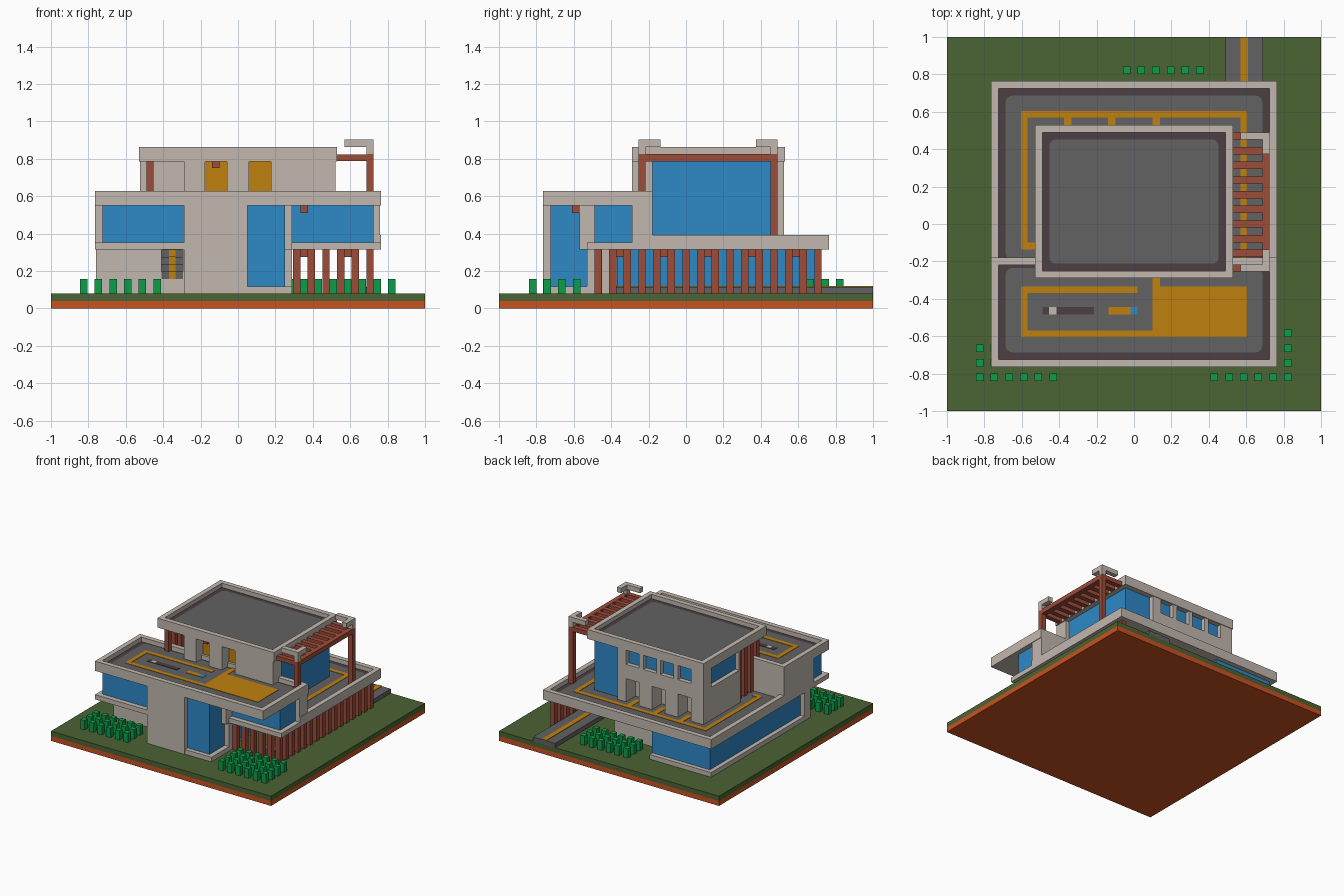
import bpy, bmesh

if "Cube" in bpy.data.objects:
    bpy.data.objects.remove(bpy.data.objects["Cube"])


def material(name, rgb):
    lin = [((c / 255 + 0.055) / 1.055) ** 2.4 if c > 10 else c / 255 / 12.92 for c in rgb]
    m = bpy.data.materials.new(name)
    m.use_nodes = True
    m.diffuse_color = (*lin, 1)
    m.node_tree.nodes["Principled BSDF"].inputs["Base Color"].default_value = (*lin, 1)
    return m


SOIL = material("soil orange", (200, 82, 32))
GRASS = material("grass green", (75, 99, 51))
WALL = material("warm beige", (194, 184, 175))
GLASS = material("window blue", (45, 136, 198))
OCHRE = material("ochre", (192, 128, 14))
GREY = material("floor grey", (98, 98, 98))
DARK = material("dark plum", (76, 63, 67))
RED = material("timber red", (158, 76, 58))
BUSH = material("shrub green", (12, 158, 74))


def boxes(name, mat, spans, radius=0):
    """One object from (x0, x1, y0, y1, z0, z1) boxes, optional rounded upright corners."""
    bm = bmesh.new()
    for x0, x1, y0, y1, z0, z1 in spans:
        vs = bmesh.ops.create_cube(bm, size=1)["verts"]
        for v in vs:
            v.co = ((x0 + x1) / 2 + v.co.x * (x1 - x0),
                    (y0 + y1) / 2 + v.co.y * (y1 - y0),
                    (z0 + z1) / 2 + v.co.z * (z1 - z0))
    if radius:
        up = [e for e in bm.edges if abs(e.verts[0].co.z - e.verts[1].co.z) > 1e-4]
        bmesh.ops.bevel(bm, geom=up, offset=radius, segments=4, profile=0.5, affect='EDGES')
    me = bpy.data.meshes.new(name)
    bm.to_mesh(me)
    bm.free()
    me.materials.append(mat)
    ob = bpy.data.objects.new(name, me)
    bpy.context.collection.objects.link(ob)
    return ob


def cut(target, spans):
    cutter = boxes("opening_cutter", WALL, spans)
    cutter.hide_render = True
    mod = target.modifiers.new("openings", 'BOOLEAN')
    mod.operation, mod.solver, mod.object = 'DIFFERENCE', 'EXACT', cutter
    bpy.context.view_layer.objects.active = target
    bpy.ops.object.modifier_apply(modifier=mod.name)
    bpy.data.objects.remove(cutter)


def edge_walls(x0, x1, y0, y1, z0, z1, t=0.04):
    return [(x0, x1, y0, y0 + t, z0, z1), (x0, x1, y1 - t, y1, z0, z1),
            (x0, x0 + t, y0, y1, z0, z1), (x1 - t, x1, y0, y1, z0, z1)]


P = 4 / 51  # repeat spacing of posts, slats and shrubs

# Ground
boxes("soil_base", SOIL, [(-1, 1, -1, 1, 0, 0.04)])
boxes("lawn", GRASS, [(-1, 1, -1, 1, 0.04, 0.08)])
boxes("driveway", GREY, [(0.49, 0.69, -0.40, 1, 0.08, 0.115)])
boxes("driveway_stripe", OCHRE, [(0.57, 0.61, -0.40, 1, 0.115, 0.119)])

# Shrub beds
beds = [(0.43, -0.82, 6, 4), (-0.825, -0.82, 6, 3), (-0.04, 0.665, 6, 3)]
spans = []
for bx, by, nx, ny in beds:
    for i in range(nx):
        for j in range(ny):
            cx, cy = bx + i * P, by + j * P
            spans.append((cx - 0.02, cx + 0.02, cy - 0.02, cy + 0.02, 0.08, 0.157))
boxes("shrubs", BUSH, spans)

# Ground floor
boxes("plinth", WALL, [(-0.76, -0.2, -0.53, 0.76, 0.08, 0.118), (0.05, 0.29, -0.76, -0.5, 0.08, 0.118)])
boxes("ground_core", WALL, [(-0.2, 0.25, -0.53, 0.57, 0.08, 0.32)])
boxes("ground_glass", GLASS, [(-0.725, -0.2, -0.46, 0.725, 0.11, 0.32),
                              (0.25, 0.275, -0.37, 0.53, 0.118, 0.32)])
front = boxes("ground_front_wall", WALL, [(-0.76, -0.2, -0.53, -0.45, 0.08, 0.32)])
cut(front, [(-0.41, -0.295, -0.6, -0.47, 0.157, 0.313)])
boxes("stair_steps", GREY, [(-0.41, -0.295, -0.525 + 0.012 * i, -0.46, 0.157 + 0.039 * i, 0.196 + 0.039 * i)
                            for i in range(4)])
boxes("stair_runner", OCHRE, [(-0.37, -0.335, -0.529 + 0.012 * i, -0.46, 0.157 + 0.039 * i, 0.198 + 0.039 * i)
                              for i in range(4)])

# Carport posts along the front and the side
boxes("carport_posts", RED,
      [(0.294 + i * P, 0.333 + i * P, -0.49, -0.451, 0.08, 0.314) for i in range(6)]
      + [(0.686, 0.725, -0.49 + j * P, -0.451 + j * P, 0.08, 0.314) for j in range(1, 16)])
boxes("carport_lamps", RED, [(x - 0.02, x + 0.02, y - 0.02, y + 0.02, 0.275, 0.314)
                             for x in (0.353, 0.588) for y in (-0.353, -0.118, 0.118, 0.353, 0.588)])

# First floor deck and terrace parapet
boxes("terrace_slab", WALL, [(-0.765, 0.765, -0.53, 0.765, 0.314, 0.353),
                             (-0.765, -0.29, -0.765, -0.53, 0.314, 0.353)])
boxes("terrace_parapet", WALL, [(-0.765, 0.765, 0.725, 0.765, 0.35, 0.392),
                                (-0.765, -0.725, -0.2, 0.765, 0.35, 0.392),
                                (0.725, 0.765, -0.29, 0.765, 0.35, 0.392)])
boxes("terrace_border", DARK, [(-0.727, 0.727, -0.19, 0.727, 0.35, 0.356)])
boxes("terrace_floor", GREY, [(-0.686, 0.686, -0.19, 0.686, 0.35, 0.359)], 0.035)
boxes("terrace_path", OCHRE,
      [(-0.605, 0.605, 0.57, 0.605, 0.352, 0.362), (-0.605, -0.57, -0.135, 0.6, 0.352, 0.362),
       (-0.605, -0.53, -0.135, -0.10, 0.352, 0.362), (0.57, 0.605, -0.18, 0.6, 0.352, 0.362)]
      + [(x - 0.02, x + 0.02, 0.45, 0.58, 0.352, 0.362) for x in (-0.353, -0.118, 0.118)])

# Front wing walls and windows
boxes("front_wing_walls", WALL, [(-0.765, 0.29, -0.57, -0.18, 0.314, 0.58),
                                 (0.29, 0.76, -0.29, -0.18, 0.34, 0.58),
                                 (-0.29, 0.05, -0.765, -0.5, 0.08, 0.58),
                                 (0.05, 0.29, -0.53, -0.45, 0.08, 0.58)])
boxes("front_wing_glass", GLASS, [(-0.725, -0.28, -0.725, -0.56, 0.34, 0.56),
                                  (0.04, 0.25, -0.725, -0.52, 0.11, 0.56),
                                  (0.28, 0.725, -0.49, -0.28, 0.35, 0.56)])
boxes("eaves_lamp", RED, [(0.333, 0.373, -0.61, -0.57, 0.51, 0.55)])

# Front wing roof
boxes("front_roof", WALL, [(-0.765, 0.765, -0.765, -0.18, 0.549, 0.588)])
boxes("front_roof_parapet", WALL, edge_walls(-0.765, 0.765, -0.765, -0.18, 0.58, 0.628))
boxes("front_roof_border", DARK, [(-0.727, 0.727, -0.727, -0.22, 0.58, 0.591)])
boxes("front_roof_floor", GREY, [(-0.686, 0.686, -0.686, -0.235, 0.58, 0.594)], 0.035)
boxes("front_roof_path", OCHRE, [(-0.605, 0.1, -0.605, -0.57, 0.588, 0.597),
                                 (-0.605, -0.57, -0.605, -0.335, 0.588, 0.597),
                                 (-0.605, 0.02, -0.37, -0.335, 0.588, 0.597),
                                 (0.1, 0.605, -0.605, -0.335, 0.588, 0.597),
                                 (0.1, 0.14, -0.34, -0.22, 0.588, 0.597)])
boxes("stairwell_slot", DARK, [(-0.49, -0.215, -0.485, -0.445, 0.588, 0.597)])
boxes("stairwell_wall", WALL, [(-0.455, -0.415, -0.485, -0.445, 0.588, 0.599)])
boxes("stairwell_runner", OCHRE, [(-0.135, -0.02, -0.485, -0.445, 0.588, 0.597)])
boxes("stairwell_glass", GLASS, [(-0.02, 0.02, -0.485, -0.445, 0.588, 0.597)])

# Upper storey
doors = (-0.353, -0.118, 0.118)
windows = (-0.353, -0.196, -0.039, 0.118)
front_room = boxes("upper_front_room", WALL, [(-0.29, 0.52, -0.29, -0.18, 0.353, 0.8),
                                              (-0.29, 0.2, -0.2, 0.06, 0.353, 0.8)])
rear_room = boxes("upper_rear_room", WALL, [(-0.525, 0.255, 0.04, 0.525, 0.353, 0.8)])
cut(rear_room, [(x - 0.059, x + 0.059, 0.40, 0.6, 0.3, 0.549) for x in doors]
    + [(x - 0.059, x + 0.059, 0.485, 0.6, 0.667, 0.784) for x in windows]
    + [(-0.6, -0.485, 0.06, 0.42, 0.628, 0.784)])
boxes("upper_glass", GLASS, [(0.19, 0.49, -0.185, 0.487, 0.353, 0.8),
                             (-0.49, -0.483, 0.06, 0.42, 0.628, 0.784)]
      + [(x - 0.059, x + 0.059, 0.482, 0.49, 0.667, 0.784) for x in windows])
cut(front_room, [(x - 0.059, x + 0.059, -0.4, -0.192, 0.5, 0.786) for x in doors[1:]])
boxes("front_doors", OCHRE, [(x - 0.059, x + 0.059, -0.2, -0.19, 0.58, 0.786) for x in doors[1:]])
boxes("door_lamp", RED, [(-0.138, -0.098, -0.26, -0.22, 0.75, 0.788)])
boxes("corner_columns", RED, [(-0.49, -0.451, y, y + 0.039, 0.353, 0.8)
                              for y in (-0.255, -0.176, -0.098, -0.02)])

# Upper roof
boxes("upper_roof", WALL, [(-0.53, 0.53, -0.29, 0.53, 0.786, 0.824)])
boxes("upper_roof_parapet", WALL, edge_walls(-0.53, 0.53, -0.29, 0.53, 0.82, 0.863))
boxes("upper_roof_border", DARK, [(-0.492, 0.492, -0.252, 0.492, 0.82, 0.828)])
boxes("upper_roof_floor", GREY, [(-0.451, 0.451, -0.212, 0.451, 0.82, 0.831)], 0.03)

# Side pergola
boxes("pergola_columns", RED, [(0.686, 0.725, -0.255, -0.216, 0.58, 0.8),
                               (0.686, 0.725, 0.451, 0.49, 0.353, 0.8)])
boxes("pergola_beam", RED, [(0.686, 0.725, -0.255, 0.49, 0.786, 0.824)])
boxes("pergola_slats", RED, [(0.53, 0.69, -0.255 + i * P, -0.216 + i * P, 0.787, 0.823)
                             for i in range(10)] + [(0.53, 0.57, 0.45, 0.49, 0.787, 0.823)])
spans = []
for y0, y1, s0, s1 in ((-0.255, -0.137, -0.255, -0.216), (0.373, 0.49, 0.451, 0.49)):
    spans += [(0.57, 0.725, s0, s1, 0.863, 0.902), (0.686, 0.725, y0, y1, 0.863, 0.902),
              (0.686, 0.725, s0, s1, 0.82, 0.87)]
boxes("pergola_brackets", WALL, spans)
